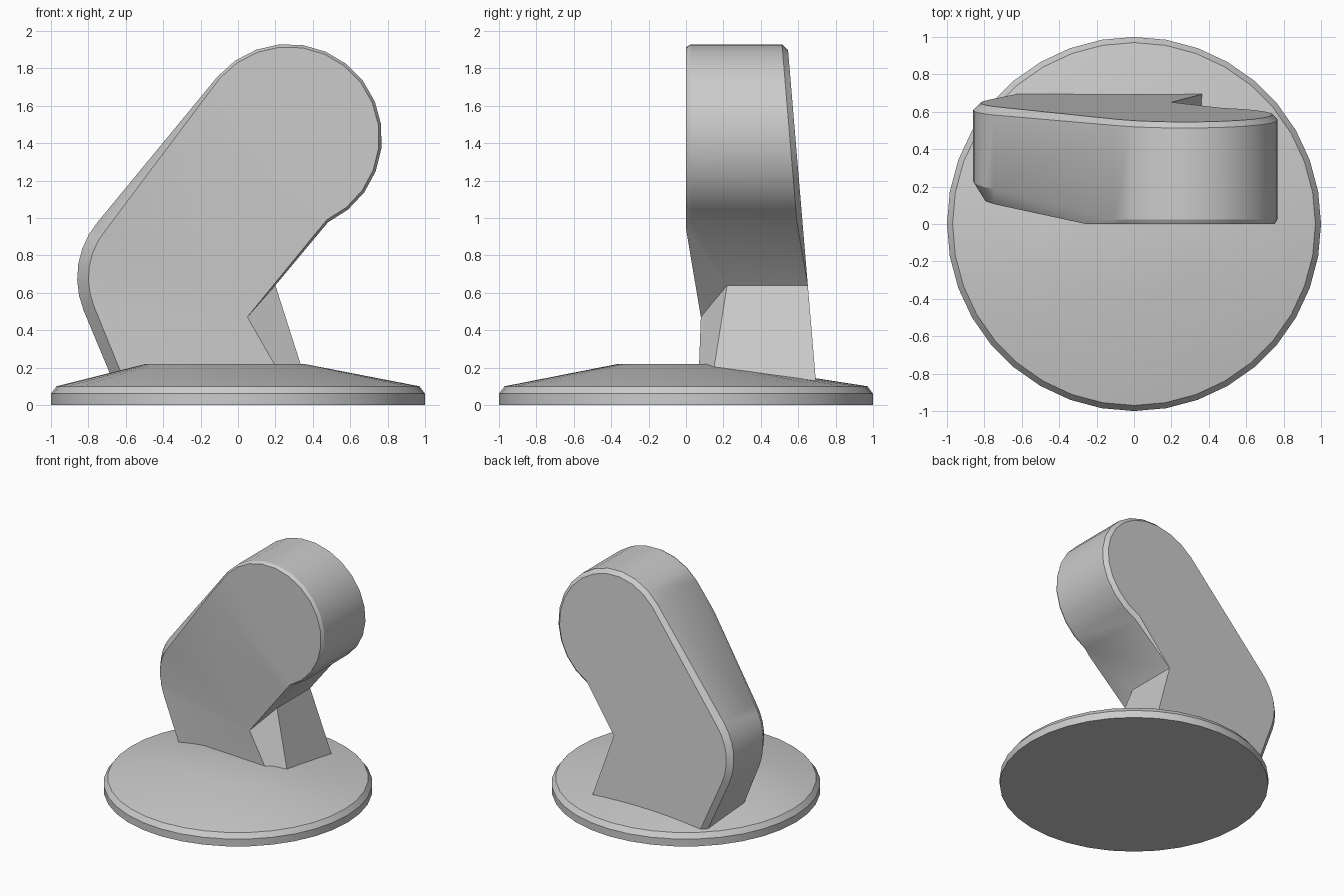
import bpy, bmesh, math
from mathutils import Vector

cube = bpy.data.objects.get("Cube")
if cube:
    bpy.data.objects.remove(cube, do_unlink=True)

grey = bpy.data.materials.new("light_grey")
grey.use_nodes = True
tone = (0.6, 0.6, 0.6, 1)
grey.diffuse_color = tone
for node in grey.node_tree.nodes:
    if node.type == 'BSDF_PRINCIPLED':
        node.inputs["Base Color"].default_value = tone


def loft(bm, rings):
    """Skin closed rings of equal length and cap both ends; return last cap."""
    loops = [[bm.verts.new(p) for p in ring] for ring in rings]
    n = len(loops[0])
    for a, b in zip(loops, loops[1:]):
        for i in range(n):
            j = (i + 1) % n
            bm.faces.new((a[i], a[j], b[j], b[i]))
    bm.faces.new(loops[0])
    return bm.faces.new(loops[-1])


def finish(bm, name, angle):
    bmesh.ops.triangulate(bm, faces=[f for f in bm.faces if len(f.verts) > 4])
    bmesh.ops.recalc_face_normals(bm, faces=bm.faces)
    mesh = bpy.data.meshes.new(name)
    bm.to_mesh(mesh)
    bm.free()
    obj = bpy.data.objects.new(name, mesh)
    bpy.context.collection.objects.link(obj)
    mesh.materials.append(grey)
    bpy.ops.object.select_all(action='DESELECT')
    obj.select_set(True)
    bpy.context.view_layer.objects.active = obj
    bpy.ops.object.shade_smooth_by_angle(angle=math.radians(angle))
    return obj


# Round base: rim, rounded edge, shallow cone with an off-centre flat top
def ellipse(cx, cy, rx, ry, z, n=36):
    return [(cx + rx * math.cos(math.tau * i / n),
             cy + ry * math.sin(math.tau * i / n), z) for i in range(n)]


bm = bmesh.new()
loft(bm, [ellipse(0, 0, 1, 1, 0), ellipse(0, 0, 1, 1, 0.06),
          ellipse(0, 0, 0.97, 0.97, 0.1),
          ellipse(-0.07, -0.08, 0.42, 0.28, 0.22)])
finish(bm, "round_base", 35)

# Arm outline: each entry is point, front inset, front depth, back inset
outline = []


def arc(cx, cz, r, start, end, steps, inset, depth, back):
    for i in range(steps + 1):
        a = math.radians(start + (end - start) * i / steps)
        d = Vector((math.cos(a), math.sin(a)))
        outline.append((Vector((cx, cz)) + d * r, -d * inset, depth, -d * back))


arc(0.27, 1.43, 0.5, -65, 139.5, 14, 0.015, 0.025, 0.03)   # head
arc(-0.4, 0.68, 0.46, 139.5, 202.5, 6, 0.06, 0.09, 0.04)   # elbow
still = Vector((0, 0))
outline += [
    (Vector((-0.64, 0.06)), Vector((0.06, 0)), 0.09, Vector((0.04, 0))),
    (Vector((0.385, 0.06)), Vector((-0.1, 0)), 0.07, still),
    (Vector((0.2, 0.64)), Vector((-0.15, -0.17)), 0.17, still)]


def crease(x):
    return 0.48 - 0.204 * x


def front_y(x, z):
    """Front is flat on the head, slopes back down the arm to the crease."""
    return max(0, 0.13 * (1 - 0.65 * x - 0.76 * max(z, crease(x))))


rings = [
    [(p.x + b.x, 0.7, p.y + b.y) for p, f, d, b in outline],
    [(p.x, 0.7 - b.length, p.y) for p, f, d, b in outline],
    [(p.x, d, p.y) for p, f, d, b in outline],
    [(p.x + f.x, 0, p.y + f.y) for p, f, d, b in outline]]

bm = bmesh.new()
loft(bm, rings)
# Cut the front cap along the head line and the crease, then taper
for co, no in (((0, 0, 1 / 0.76), (0.65, 0, 0.76)),
               ((0, 0, crease(0)), (0.2, 0, 0.98))):
    caps = [f for f in bm.faces if all(abs(v.co.y) < 1e-4 for v in f.verts)]
    geom = set(caps)
    for f in caps:
        geom.update(f.edges)
        geom.update(f.verts)
    bmesh.ops.bisect_plane(bm, geom=list(geom), dist=0.002,
                           plane_co=co, plane_no=no)
for v in bm.verts:
    if v.co.y < 0.3:
        v.co.y += front_y(v.co.x, v.co.z)
    else:
        v.co.y -= 0.084 * (v.co.z - 0.06)
finish(bm, "bent_arm", 30)
